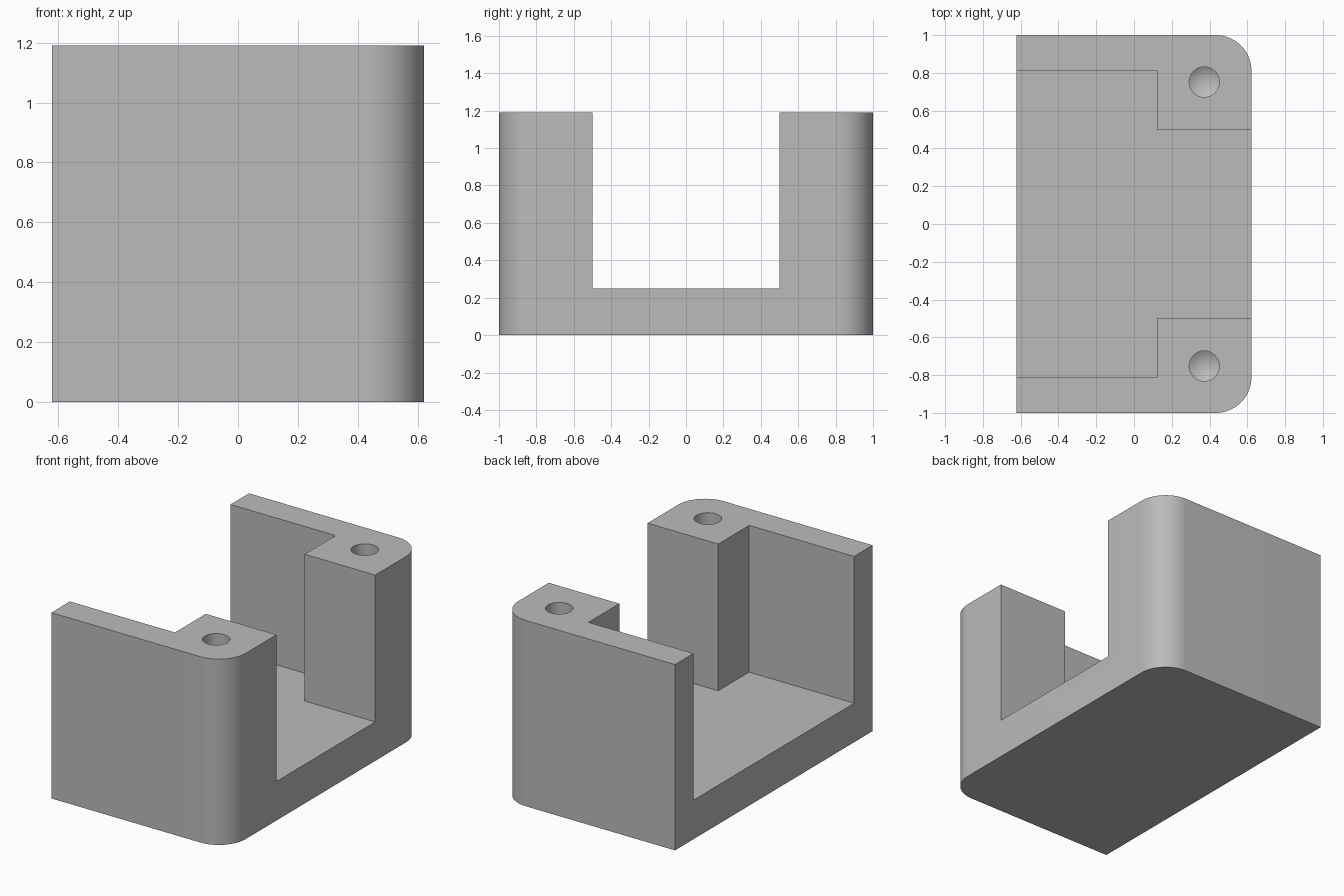
import bpy, bmesh, math

cube = bpy.data.objects.get("Cube")
if cube:
    bpy.data.objects.remove(cube, do_unlink=True)

HEIGHT, FLOOR, HALF_X, RADIUS = 1.19, 0.25, 0.622, 0.19
HOLE_R, HOLE_DEPTH, TIP = 0.08, 0.62, 0.05

grey = bpy.data.materials.new("plain grey")
grey.use_nodes = True
colour = (0.5, 0.5, 0.5, 1)
grey.diffuse_color = colour
grey.node_tree.nodes["Principled BSDF"].inputs["Base Color"].default_value = colour


def make_object(name, bm):
    bmesh.ops.recalc_face_normals(bm, faces=bm.faces)
    mesh = bpy.data.meshes.new(name)
    bm.to_mesh(mesh)
    bm.free()
    mesh.materials.append(grey)
    obj = bpy.data.objects.new(name, mesh)
    bpy.context.collection.objects.link(obj)
    return obj


def prism(name, half_outline, z0, z1):
    """Extrude an outline given for +y and mirrored to -y."""
    outline = half_outline + [(x, -y) for x, y in reversed(half_outline)]
    bm = bmesh.new()
    face = bm.faces.new([bm.verts.new((x, y, z0)) for x, y in outline])
    top = bmesh.ops.extrude_face_region(bm, geom=[face])["geom"]
    verts = [v for v in top if isinstance(v, bmesh.types.BMVert)]
    bmesh.ops.translate(bm, verts=verts, vec=(0, 0, z1 - z0))
    return make_object(name, bm)


def drill(name, x, y):
    """Round drill with a conical tip, standing above the top face."""
    n = 32
    bm = bmesh.new()
    rings = []
    for z in (HEIGHT - HOLE_DEPTH, HEIGHT + 0.1):
        rings.append([bm.verts.new((x + HOLE_R * math.cos(math.tau * i / n),
                                    y + HOLE_R * math.sin(math.tau * i / n), z))
                      for i in range(n)])
    tip = bm.verts.new((x, y, HEIGHT - HOLE_DEPTH - TIP))
    low, high = rings
    bm.faces.new(high)
    for i in range(n):
        j = (i + 1) % n
        bm.faces.new((low[i], low[j], high[j], high[i]))
        bm.faces.new((low[j], low[i], tip))
    return make_object(name, bm)


# Block with two rounded vertical corners
arc = [(HALF_X - RADIUS + RADIUS * math.sin(a), 1 - RADIUS + RADIUS * math.cos(a))
       for a in (math.pi / 2 * i / 16 for i in range(17))]
bracket = prism("bracket_body", [(-HALF_X, 1)] + arc, 0, HEIGHT)

# Channel that leaves the floor, thin walls and corner posts
channel = prism("channel_cutter",
                [(-0.8, 0.813), (0.122, 0.813), (0.122, 0.5), (0.8, 0.5)],
                FLOOR, HEIGHT + 0.2)
cutters = [channel] + [drill("screw_hole_cutter", 0.372, s * 0.752) for s in (-1, 1)]

# Cut the channel and screw holes
bpy.ops.object.select_all(action="DESELECT")
bracket.select_set(True)
bpy.context.view_layer.objects.active = bracket
for cutter in cutters:
    cutter.hide_render = True
    mod = bracket.modifiers.new("cut", "BOOLEAN")
    mod.operation, mod.solver, mod.object = "DIFFERENCE", "EXACT", cutter
    bpy.ops.object.modifier_apply(modifier=mod.name)
    bpy.data.objects.remove(cutter, do_unlink=True)

bpy.ops.object.shade_smooth_by_angle(angle=math.radians(25))
